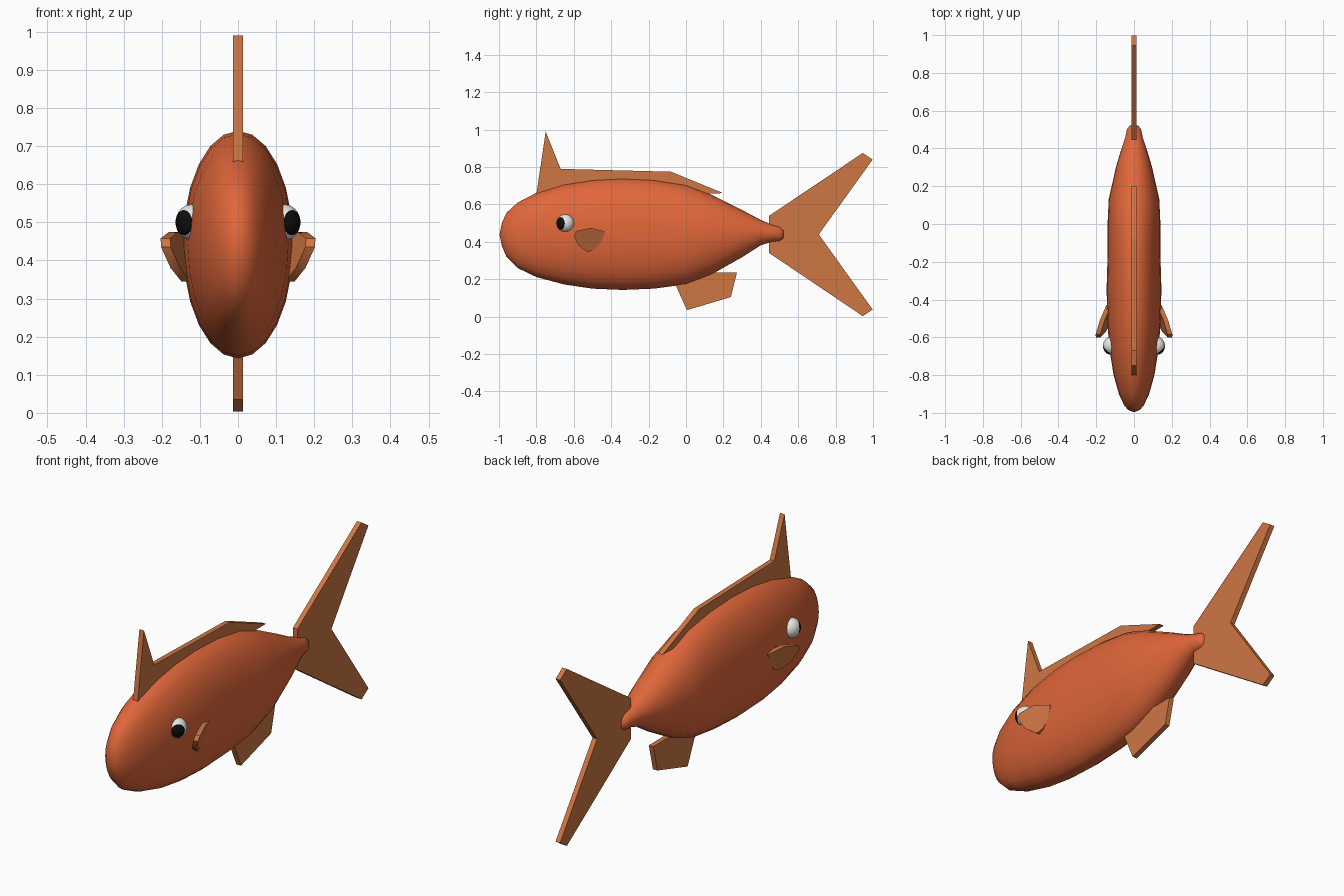
import bpy, bmesh, math
from mathutils import Vector

cube = bpy.data.objects.get("Cube")
if cube:
    bpy.data.objects.remove(cube, do_unlink=True)


def material(name, color):
    m = bpy.data.materials.new(name)
    m.use_nodes = True
    m.diffuse_color = (*color, 1)
    bsdf = next(n for n in m.node_tree.nodes if n.type == 'BSDF_PRINCIPLED')
    bsdf.inputs["Base Color"].default_value = (*color, 1)
    return m


ORANGE = material("body orange", (0.75, 0.135, 0.042))
TAN = material("fin tan", (0.62, 0.18, 0.055))
WHITE = material("eye white", (0.8, 0.8, 0.76))
BLACK = material("pupil black", (0.004, 0.004, 0.004))


def finish(name, bm, mats, smooth=None):
    bmesh.ops.recalc_face_normals(bm, faces=bm.faces)
    me = bpy.data.meshes.new(name)
    bm.to_mesh(me)
    bm.free()
    for m in mats:
        me.materials.append(m)
    ob = bpy.data.objects.new(name, me)
    bpy.context.collection.objects.link(ob)
    if smooth:
        bpy.ops.object.select_all(action='DESELECT')
        ob.select_set(True)
        bpy.context.view_layer.objects.active = ob
        bpy.ops.object.shade_smooth_by_angle(angle=math.radians(smooth))
    return ob


def slab(name, outer, inner, smooth=None):
    """Closed plate between two matching outlines."""
    bm = bmesh.new()
    a = [bm.verts.new(p) for p in outer]
    b = [bm.verts.new(p) for p in inner]
    bm.faces.new(a)
    bm.faces.new(b[::-1])
    for i in range(len(a)):
        j = (i + 1) % len(a)
        bm.faces.new((a[i], b[i], b[j], a[j]))
    return finish(name, bm, [TAN], smooth)


# Body: elliptical rings along y as (y, top, bottom, half width)
STATIONS = [
    (-0.985, 0.50, 0.38, 0.03), (-0.96, 0.555, 0.32, 0.052),
    (-0.9, 0.61, 0.26, 0.08), (-0.8, 0.662, 0.212, 0.108),
    (-0.65, 0.708, 0.172, 0.132), (-0.5, 0.732, 0.15, 0.142),
    (-0.34, 0.74, 0.143, 0.145), (-0.17, 0.732, 0.15, 0.14),
    (0, 0.705, 0.173, 0.14), (0.13, 0.655, 0.222, 0.134),
    (0.3, 0.57, 0.318, 0.096), (0.4, 0.517, 0.382, 0.066),
    (0.46, 0.492, 0.4, 0.046), (0.5, 0.482, 0.402, 0.038),
    (0.52, 0.466, 0.414, 0.024),
]
SIDES = 24
bm = bmesh.new()
rings = []
for y, top, bottom, w in STATIONS:
    c, h = (top + bottom) / 2, (top - bottom) / 2
    rings.append([bm.verts.new((w * math.cos(t), y, c + h * math.sin(t)))
                  for t in (2 * math.pi * i / SIDES for i in range(SIDES))])
for r, s in zip(rings, rings[1:]):
    for i in range(SIDES):
        j = (i + 1) % SIDES
        bm.faces.new((r[i], r[j], s[j], s[i]))
for ring, y in ((rings[0], -0.997), (rings[-1], 0.525)):
    tip = bm.verts.new((0, y, 0.44))
    for i in range(SIDES):
        bm.faces.new((ring[i], ring[(i + 1) % SIDES], tip))
finish("body", bm, [ORANGE], 80)

# Flat fins on the centre line, outlined in (y, z)
T = 0.0125
FINS = {
    "dorsal_fin": [(-0.8, 0.655), (-0.75, 0.99), (-0.67, 0.79),
                   (-0.08, 0.775), (0.2, 0.66)],
    "tail_fin": [(0.445, 0.54), (0.945, 0.875), (0.998, 0.84), (0.71, 0.44),
                 (0.998, 0.038), (0.945, 0.003), (0.445, 0.34)],
    "belly_fin": [(-0.085, 0.235), (0.005, 0.035), (0.24, 0.105), (0.272, 0.235)],
}
for name, pts in FINS.items():
    slab(name, [(T, y, z) for y, z in pts], [(-T, y, z) for y, z in pts])

# Side fins flare forward and outward; eyes carry a pupil cap
SIDE_FIN = [(-0.6, 0.435), (-0.585, 0.458), (-0.51, 0.475), (-0.43, 0.455),
            (-0.455, 0.395), (-0.49, 0.358), (-0.525, 0.345), (-0.575, 0.38)]
for side, s in (("left", 1), ("right", -1)):
    def fin_x(y, z):
        return 0.145 - 0.36 * (y + 0.43) + 0.29 * (z - 0.45)
    slab(side + "_side_fin",
         [(s * fin_x(y, z), y, z) for y, z in SIDE_FIN],
         [(s * (fin_x(y, z) - 0.025), y, z) for y, z in SIDE_FIN], 40)

    bm = bmesh.new()
    bmesh.ops.create_uvsphere(bm, u_segments=24, v_segments=16, radius=1)
    for f in bm.faces:
        f.material_index = int(f.calc_center_median().z > math.cos(math.radians(45)))
    look = Vector((s * 0.66, -0.75, -0.03)).to_track_quat('Z', 'Y')
    for v in bm.verts:
        p = look @ v.co
        v.co = (s * 0.122 + p.x * 0.042, -0.645 + p.y * 0.047, 0.5 + p.z * 0.047)
    finish(side + "_eye", bm, [WHITE, BLACK], 60)
